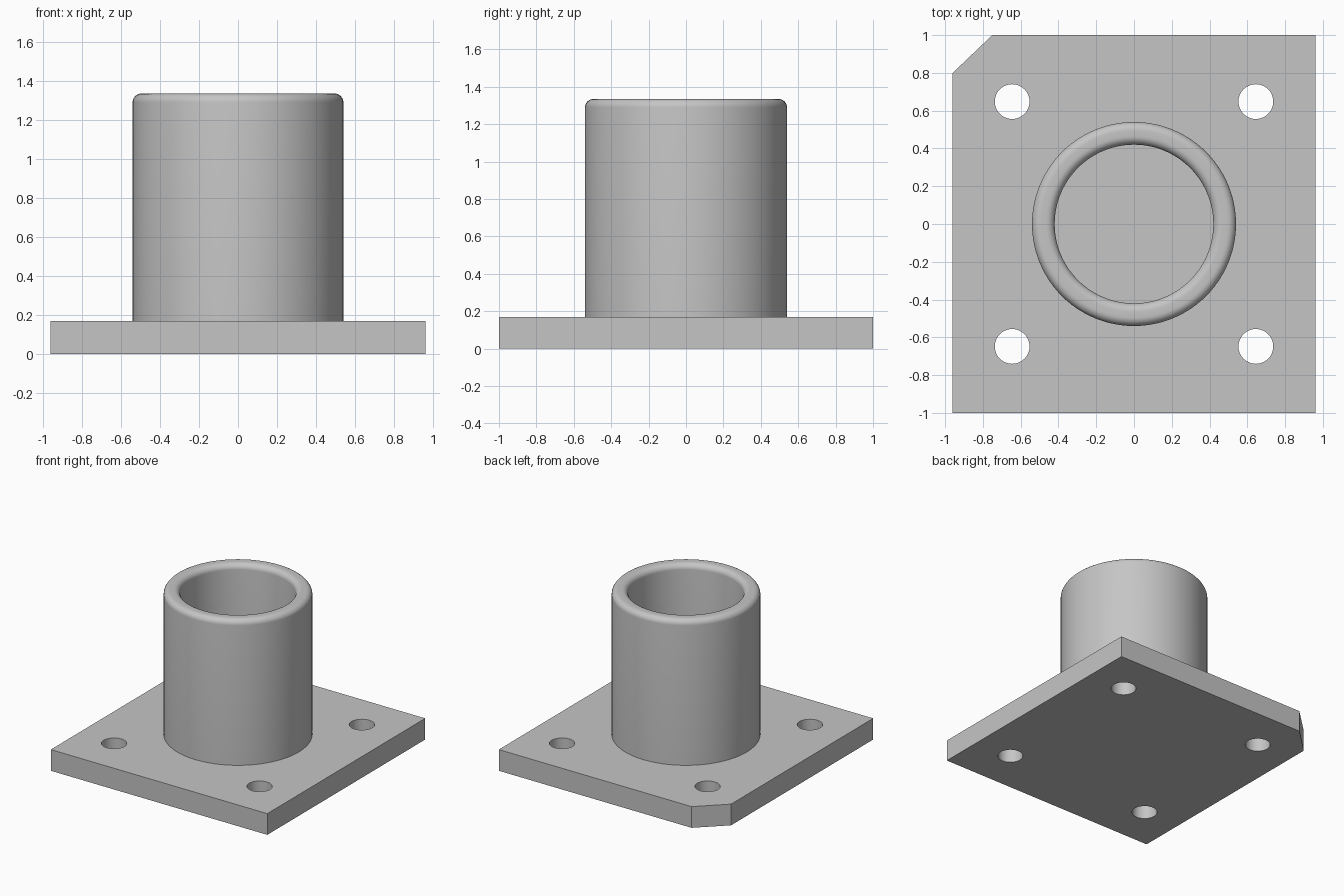
import bpy
import bmesh
from math import sin, cos, pi, radians

cube = bpy.data.objects.get("Cube")
if cube:
    bpy.data.objects.remove(cube, do_unlink=True)

PLATE_TOP = 0.17
HALF_X, HALF_Y = 0.96, 1.0
TOTAL = 1.335
OUTER, INNER, ROUND = 0.54, 0.42, 0.045

steel = bpy.data.materials.new("plain_grey")
steel.use_nodes = True
GREY = (0.56, 0.56, 0.56, 1)
steel.diffuse_color = GREY
steel.node_tree.nodes["Principled BSDF"].inputs["Base Color"].default_value = GREY


def make_object(name, bm):
    bmesh.ops.recalc_face_normals(bm, faces=bm.faces[:])
    mesh = bpy.data.meshes.new(name)
    bm.to_mesh(mesh)
    bm.free()
    mesh.materials.append(steel)
    obj = bpy.data.objects.new(name, mesh)
    bpy.context.collection.objects.link(obj)
    return obj


def activate(obj):
    bpy.ops.object.select_all(action="DESELECT")
    obj.select_set(True)
    bpy.context.view_layer.objects.active = obj


# Base plate with one clipped corner
outline = [(-HALF_X, -HALF_Y), (HALF_X, -HALF_Y), (HALF_X, HALF_Y),
           (-0.75, HALF_Y), (-HALF_X, 0.8)]
bm = bmesh.new()
base = bm.faces.new([bm.verts.new((x, y, 0)) for x, y in outline])
top = bmesh.ops.extrude_face_region(bm, geom=[base])["geom"]
bmesh.ops.translate(bm, vec=(0, 0, PLATE_TOP),
                    verts=[v for v in top if isinstance(v, bmesh.types.BMVert)])
plate = make_object("base_plate", bm)

# Four bolt holes
bm = bmesh.new()
for sx in (-1, 1):
    for sy in (-1, 1):
        hole = bmesh.ops.create_cone(bm, cap_ends=True, segments=48, depth=1,
                                     radius1=0.092, radius2=0.092)
        bmesh.ops.translate(bm, vec=(sx * 0.645, sy * 0.648, 0), verts=hole["verts"])
cutter = make_object("bolt_hole_cutter", bm)
cutter.hide_render = True
cut = plate.modifiers.new("bolt_holes", "BOOLEAN")
cut.operation = "DIFFERENCE"
cut.solver = "EXACT"
cut.object = cutter
activate(plate)
bpy.ops.object.modifier_apply(modifier=cut.name)
bpy.data.objects.remove(cutter, do_unlink=True)

# Tube: wall profile with a rounded rim, spun around z
profile = [(OUTER, PLATE_TOP)]
for centre, start in ((OUTER - ROUND, 0), (INNER + ROUND, pi / 2)):
    for i in range(9):
        a = start + i * pi / 16
        profile.append((centre + ROUND * cos(a), TOTAL - ROUND + ROUND * sin(a)))
profile.append((INNER, PLATE_TOP))
bm = bmesh.new()
verts = [bm.verts.new((r, 0, z)) for r, z in profile]
edges = [bm.edges.new(pair) for pair in zip(verts, verts[1:])]
bmesh.ops.spin(bm, geom=verts + edges, cent=(0, 0, 0), axis=(0, 0, 1),
               angle=2 * pi, steps=96, use_merge=True)
bmesh.ops.remove_doubles(bm, verts=bm.verts[:], dist=0.0001)
tube = make_object("tube", bm)

for obj in (plate, tube):
    activate(obj)
    bpy.ops.object.shade_smooth_by_angle(angle=radians(30))
